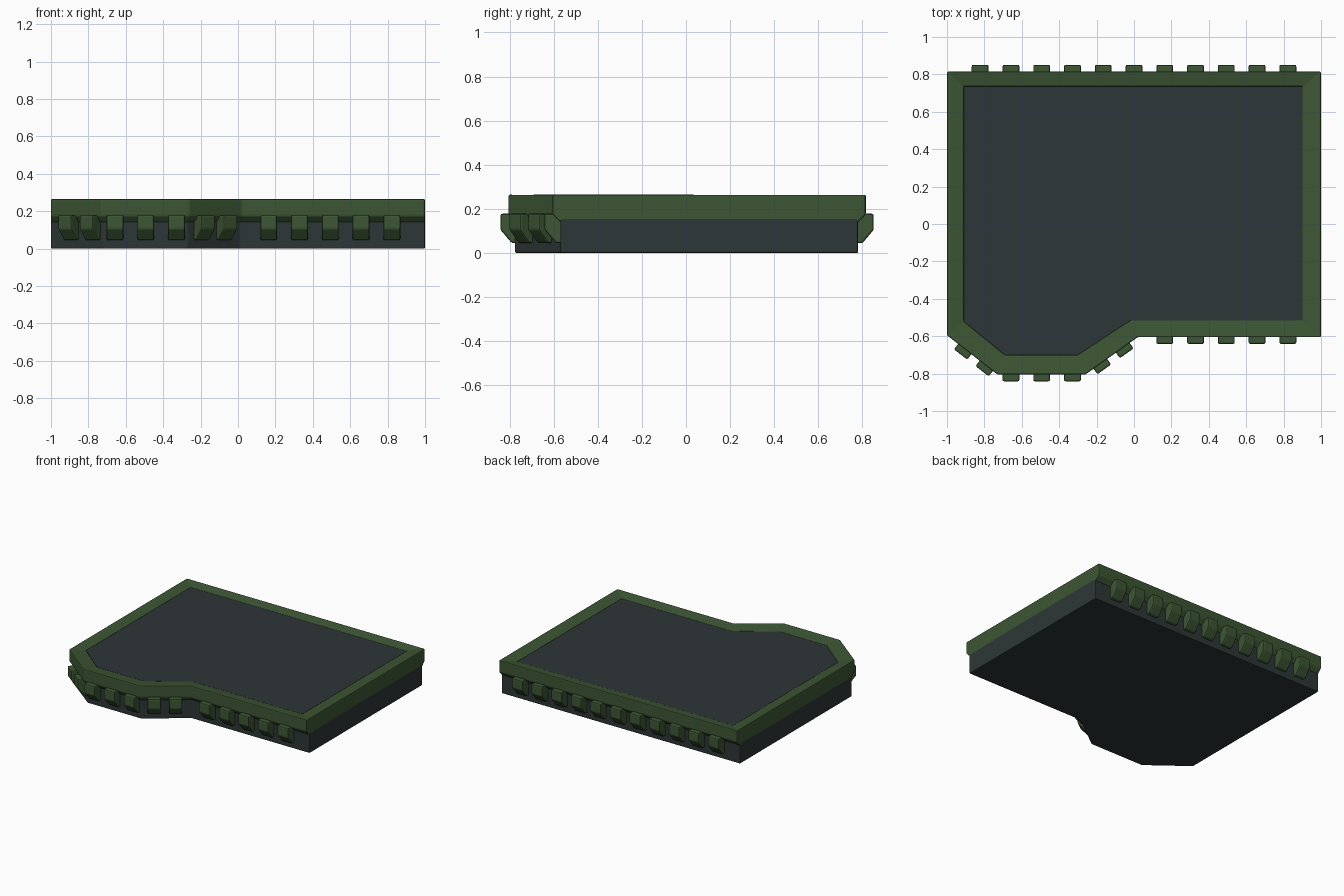
import bpy, bmesh, math
from mathutils import Matrix, Vector

if "Cube" in bpy.data.objects:
    bpy.data.objects.remove(bpy.data.objects["Cube"])


def material(name, rgb):
    m = bpy.data.materials.new(name)
    m.diffuse_color = (*rgb, 1)
    m.use_nodes = True
    m.node_tree.nodes["Principled BSDF"].inputs["Base Color"].default_value = m.diffuse_color
    return m


GREEN = material("dark olive green", (0.046, 0.093, 0.034))
DARK = material("charcoal", (0.027, 0.037, 0.038))

# Plan outlines, counter-clockwise with matching corners
OUTER = [(-1, .815), (-1, -.595), (-.73, -.805), (-.26, -.805), (.02, -.605), (1, -.605), (1, .815)]
LOWER = [(-1, .78), (-1, -.56), (-.72, -.775), (-.27, -.775), (.01, -.57), (1, -.57), (1, .78)]
INNER = [(-.91, .735), (-.91, -.52), (-.69, -.70), (-.30, -.70), (-.02, -.515), (.90, -.515), (.90, .735)]


def loft(name, rings, mat, closed=False, bevel=0.0):
    """Skin stacked rings (outline, z); either cap the ends or join last to first."""
    bm = bmesh.new()
    loops = [[bm.verts.new((x, y, z)) for x, y in pts] for pts, z in rings]
    pairs = list(zip(loops, loops[1:]))
    if closed:
        pairs.append((loops[-1], loops[0]))
    for a, b in pairs:
        n = len(a)
        for i in range(n):
            j = (i + 1) % n
            bm.faces.new((a[i], a[j], b[j], b[i]))
    if not closed:
        bm.faces.new(loops[0][::-1])
        bm.faces.new(loops[-1])
    bmesh.ops.recalc_face_normals(bm, faces=bm.faces)
    return finish(name, bm, mat, bevel)


def finish(name, bm, mat, bevel):
    me = bpy.data.meshes.new(name)
    bm.to_mesh(me)
    bm.free()
    me.materials.append(mat)
    ob = bpy.data.objects.new(name, me)
    bpy.context.collection.objects.link(ob)
    if bevel:
        mod = ob.modifiers.new("bevel", 'BEVEL')
        mod.width, mod.segments = bevel, 2
        mod.limit_method = 'ANGLE'
        mod.angle_limit = math.radians(25)
    return ob


# Lower body, raised rim and recessed deck
loft("lower_body", [(LOWER, 0), (LOWER, .16)], DARK, bevel=.006)
loft("rim", [(LOWER, .14), (OUTER, .175), (OUTER, .265), (INNER, .252), (INNER, .14)],
     GREEN, closed=True, bevel=.007)
loft("deck", [(INNER, .15), (INNER, .25)], DARK)

# Side lug profile (distance out from the rim edge, height)
LUG = [(-.06, .045), (-.015, .045), (.036, .105), (.036, .178), (-.06, .178)]


def lug(x, y, nx, ny):
    bm = bmesh.new()
    w = .045
    f = bm.faces.new([bm.verts.new((-w, -d, z)) for d, z in LUG])
    ext = bmesh.ops.extrude_face_region(bm, geom=[f])
    bmesh.ops.translate(bm, vec=(2 * w, 0, 0),
                        verts=[g for g in ext["geom"] if isinstance(g, bmesh.types.BMVert)])
    ang = math.atan2(nx, -ny)
    bm.transform(Matrix.Translation((x, y, 0)) @ Matrix.Rotation(ang, 4, 'Z'))
    bmesh.ops.recalc_face_normals(bm, faces=bm.faces)
    finish("side_lug", bm, GREEN, .008)


# Lugs along the back
for i in range(-5, 6):
    lug(i * .1645, .815, 0, 1)
# Lugs along the front right and the front bulge
for i in range(1, 6):
    lug(i * .1645, -.605, 0, -1)
for i in (-4, -3, -2):
    lug(i * .1645, -.805, 0, -1)
# Lugs on the two slanted edges
for k, xs in ((1, (-.905, -.79)), (3, (-.18, -.06))):
    a, b = Vector(OUTER[k]), Vector(OUTER[k + 1])
    d = (b - a).normalized()
    for x in xs:
        p = a + d * ((x - a.x) / d.x)
        lug(p.x, p.y, d.y, -d.x)
